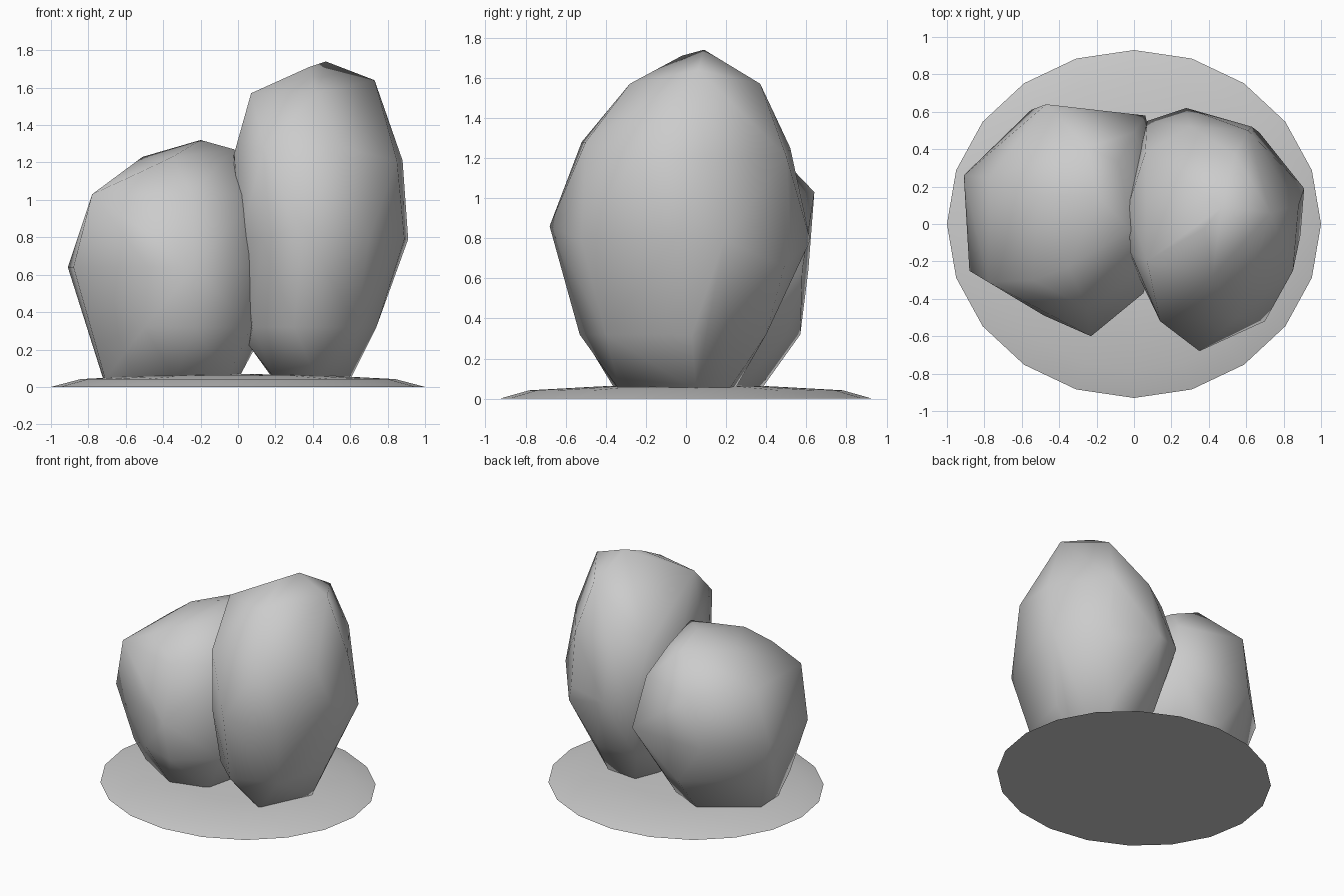
import bpy, bmesh, math

cube = bpy.data.objects.get("Cube")
if cube:
    bpy.data.objects.remove(cube, do_unlink=True)

stone = bpy.data.materials.new("stone grey")
stone.use_nodes = True
GREY = (0.6, 0.6, 0.6, 1)
stone.diffuse_color = GREY
stone.node_tree.nodes["Principled BSDF"].inputs["Base Color"].default_value = GREY


def hull(name, levels):
    """Wrap a faceted convex skin around corner points grouped by height."""
    bm = bmesh.new()
    for z, corners in levels:
        for x, y in corners:
            bm.verts.new((x, y, z))
    bmesh.ops.convex_hull(bm, input=bm.verts)
    loose = [v for v in bm.verts if not v.link_faces]
    bmesh.ops.delete(bm, geom=loose, context='VERTS')
    bmesh.ops.recalc_face_normals(bm, faces=bm.faces)
    mesh = bpy.data.meshes.new(name)
    bm.to_mesh(mesh)
    bm.free()
    mesh.materials.append(stone)
    obj = bpy.data.objects.new(name, mesh)
    bpy.context.collection.objects.link(obj)
    bpy.ops.object.select_all(action='DESELECT')
    obj.select_set(True)
    bpy.context.view_layer.objects.active = obj
    bpy.ops.object.shade_smooth_by_angle(angle=math.radians(60))


def ellipse(radius):
    """Twenty-sided outline, slightly shorter from front to back."""
    angles = [math.tau * i / 20 for i in range(20)]
    return [(radius * math.cos(a), .93 * radius * math.sin(a)) for a in angles]


# Low ground slab: a wide, shallow mound
hull("ground_slab", [(0, ellipse(1)), (.042, ellipse(.84)),
                     (.062, ellipse(.45)), (.07, [(0, 0)])])

# Tall leaning boulder, narrow at the foot and heavy at the shoulder
hull("tall_boulder", [
    (.04, [(.6, .05), (.52, .21), (.27, .24), (.19, .05), (.2, -.2), (.42, -.33)]),
    (.22, [(.06, -.15)]),
    (.32, [(.74, .03), (.5, .4), (.15, .4), (.08, -.33), (.3, -.53), (.63, -.4)]),
    (.66, [(.67, .49)]),
    (.79, [(.91, .19), (.63, .52), (.28, .62), (.07, .55), (-.03, .1),
           (.01, -.25), (.13, -.5), (.7, -.52), (.89, -.06)]),
    (.86, [(.35, -.68)]),
    (1.21, [(.88, .1), (.61, .5), (.06, .38), (-.03, .1), (.85, -.25)]),
    (1.25, [(.3, .52), (-.02, -.15)]),
    (1.28, [(.14, -.52), (.55, -.5)]),
    (1.57, [(.07, -.2), (.42, -.28), (.54, .37)]),
    (1.64, [(.73, .06)]),
    (1.71, [(.38, -.02)]),
    (1.74, [(.47, .09)]),
])

# Short round boulder
hull("short_boulder", [
    (.04, [(-.72, .1), (-.71, -.12), (-.34, -.35), (-.06, -.28), (0, -.05),
           (-.1, .25), (-.36, .37)]),
    (.22, [(-.76, -.2)]),
    (.32, [(-.79, .25), (-.33, .57), (-.15, .5), (.15, .1),
           (.07, -.3), (-.23, -.52), (-.5, -.43)]),
    (.64, [(-.91, .26), (-.88, -.25), (-.48, -.49), (-.23, -.6), (.05, -.37),
           (.2, .05), (.06, .58), (-.55, .61)]),
    (1.03, [(-.78, -.31), (-.77, .25), (-.47, .64), (0, .49), (.1, -.2), (-.25, -.45)]),
    (1.14, [(-.54, -.3)]),
    (1.23, [(-.51, .15), (-.35, -.23), (-.08, .33)]),
    (1.27, [(-.25, .41), (-.02, -.03)]),
    (1.32, [(-.2, .15)]),
])
